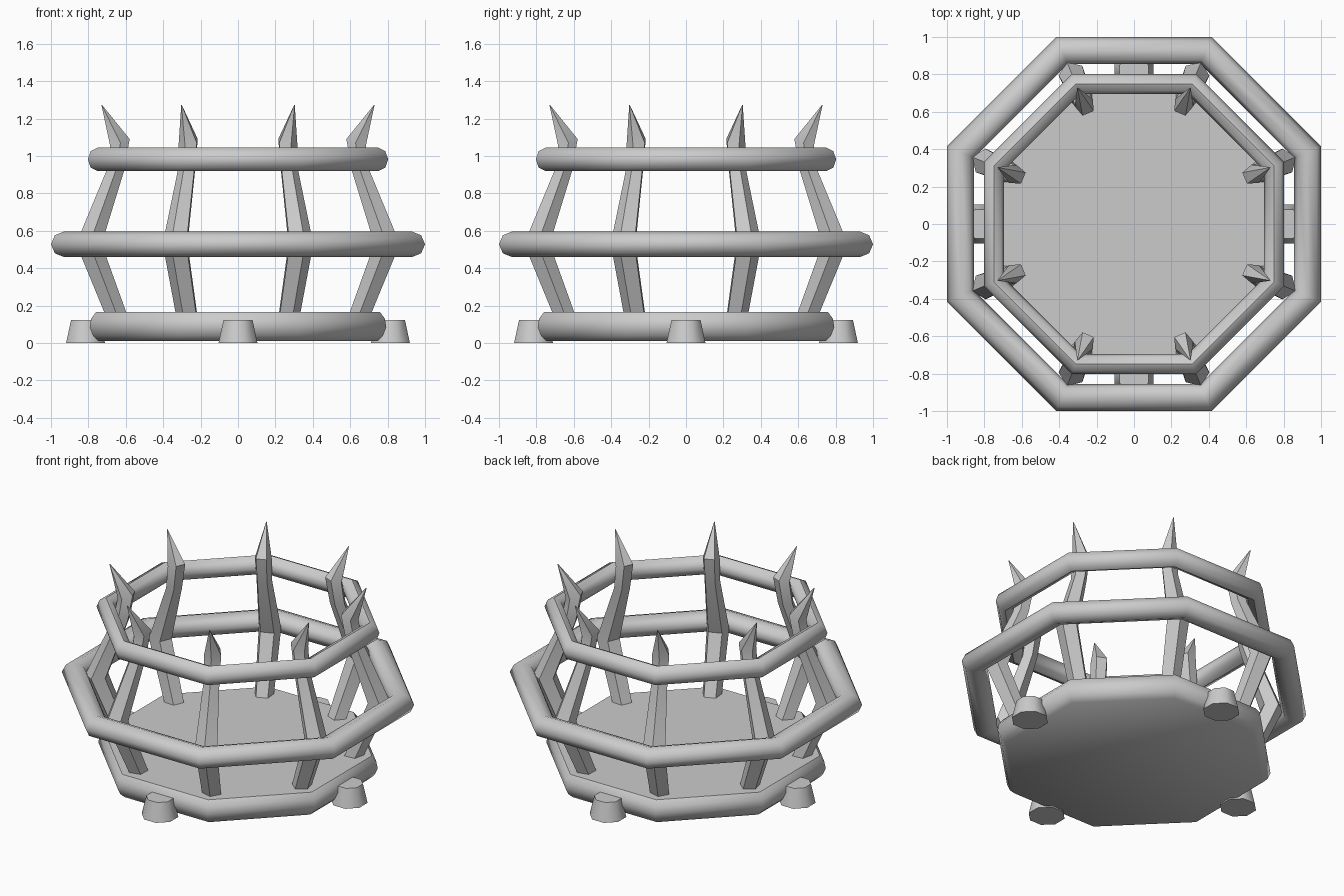
import bpy, bmesh
from math import sin, cos, pi, radians

if "Cube" in bpy.data.objects:
    bpy.data.objects.remove(bpy.data.objects["Cube"])

C8 = cos(pi / 8)  # apothem / corner radius of an octagon


def finish(name, bm, angle):
    bmesh.ops.recalc_face_normals(bm, faces=bm.faces)
    me = bpy.data.meshes.new(name)
    bm.to_mesh(me)
    bm.free()
    ob = bpy.data.objects.new(name, me)
    bpy.context.collection.objects.link(ob)
    bpy.ops.object.select_all(action='DESELECT')
    ob.select_set(True)
    bpy.context.view_layer.objects.active = ob
    bpy.ops.object.shade_smooth_by_angle(angle=radians(angle))
    return ob


def loft(name, sections, angle, closed=False):
    """Skin a list of equal-length point loops; cap the ends unless closed."""
    bm = bmesh.new()
    loops = [[bm.verts.new(p) for p in s] for s in sections]
    n = len(loops[0])
    pairs = list(zip(loops, loops[1:]))
    if closed:
        pairs.append((loops[-1], loops[0]))
    for a, b in pairs:
        for i in range(n):
            j = (i + 1) % n
            bm.faces.new((a[i], a[j], b[j], b[i]))
    if not closed:
        bm.faces.new(loops[0][::-1])
        bm.faces.new(loops[-1])
    return finish(name, bm, angle)


def octagon(apothem, z, cx=0, cy=0):
    r = apothem / C8
    return [(cx + r * cos(pi / 8 + k * pi / 4), cy + r * sin(pi / 8 + k * pi / 4), z)
            for k in range(8)]


def hoop(name, inner, outer, z, half_h):
    mid, half = (inner + outer) / 2, (outer - inner) / 2
    prof = [(mid + half * cos(a * pi / 4), z + half_h * sin(a * pi / 4)) for a in range(8)]
    loft(name, [octagon(r, h) for r, h in prof], 50, closed=True)


# floor slab with rounded rim
loft("base", [octagon(a, z) for a, z in
              ((0.745, 0.01), (0.775, 0.04), (0.793, 0.085), (0.785, 0.13), (0.76, 0.165))], 50)

# octagonal hoops
hoop("middle_hoop", 0.855, 1.0, 0.528, 0.069)
hoop("upper_hoop", 0.695, 0.803, 0.982, 0.063)

# feet at the four sides
for k, (dx, dy) in enumerate(((1, 0), (0, 1), (-1, 0), (0, -1))):
    c = 0.815
    loft(f"foot_{k + 1}", [octagon(0.104, 0, dx * c, dy * c),
                           octagon(0.078, 0.122, dx * c, dy * c)], 50)

# bowed five-sided posts ending in outward spikes: (radius, z, thickness, tilt)
PATH = ((0.68, 0.09, 0.062, 0), (0.712, 0.165, 0.062, 0), (0.865, 0.53, 0.072, 0),
        (0.712, 0.92, 0.050, 0), (0.685, 1.075, 0.055, -0.35), (0.788, 1.272, 0.002, 0))
for k in range(8):
    t = pi / 8 + k * pi / 4
    secs = []
    for r, z, w, tilt in PATH:
        loop = []
        for i in range(5):
            u, v = w * cos(i * 2 * pi / 5), w * sin(i * 2 * pi / 5)
            loop.append(((r + u) * cos(t) - v * sin(t),
                         (r + u) * sin(t) + v * cos(t), z + tilt * u))
        secs.append(loop)
    loft(f"spiked_post_{k + 1}", secs, 30)
